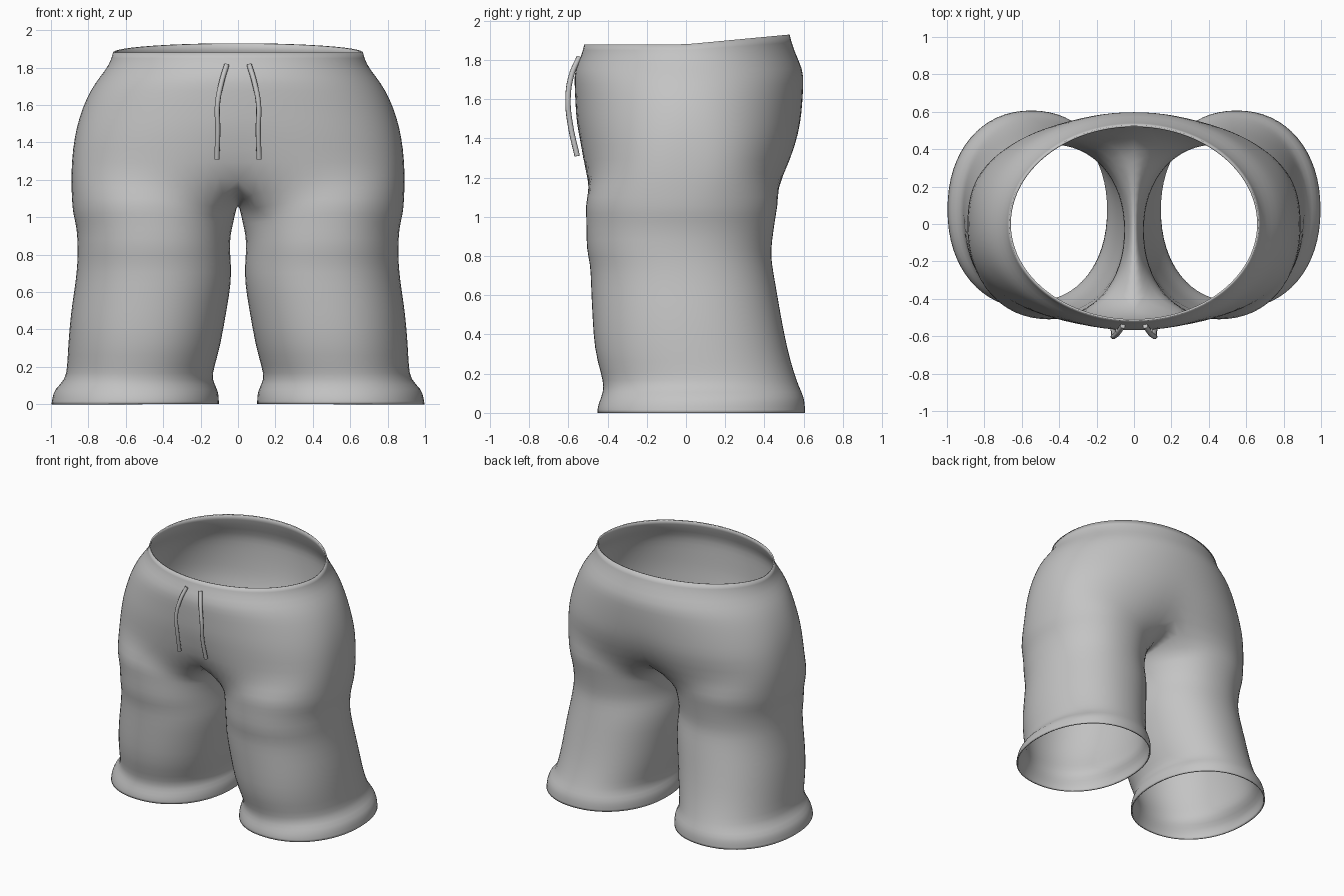
import bpy
import bmesh
from math import sin, cos, pi, exp, copysign

cube = bpy.data.objects.get("Cube")
if cube:
    bpy.data.objects.remove(cube, do_unlink=True)

OUTER = 24   # steps from the front centre around the hip to the back centre
INNER = 8    # extra steps that close each leg under the crotch


def make_material(name, colour):
    mat = bpy.data.materials.new(name)
    mat.use_nodes = True
    mat.diffuse_color = colour
    bsdf = mat.node_tree.nodes["Principled BSDF"]
    bsdf.inputs["Base Color"].default_value = colour
    bsdf.inputs["Roughness"].default_value = 0.8
    return mat


def power(value, n):
    """Signed power used for rounded-box cross-sections."""
    return copysign(abs(value) ** (2 / n), value)


def torso_point(step, z, width, front, back, n, pinch, tilt):
    angle = pi * (step / OUTER - 0.5)
    x = 0.0 if step in (0, OUTER) else width * power(cos(angle), n)
    side = power(sin(angle), n)
    y = side * (back if side > 0 else -front)
    y *= 1 - pinch * exp(-(x / 0.15) ** 2)
    return x, y, z + tilt * max(0, side)


def leg_point(step, z, inside, outside, front, back, drop):
    angle = 2 * pi * step / (OUTER + INNER) - 0.75 * pi
    x = (inside + outside) / 2 + (outside - inside) / 2 * power(cos(angle), 2.15)
    y = (front + back) / 2 + (back - front) / 2 * power(sin(angle), 2.15)
    return x, y, z - drop * max(0, -cos(angle))


def bridge(bm, upper, lower, count):
    for j in range(count):
        k = (j + 1) % len(lower)
        bm.faces.new((lower[j], lower[k], upper[k], upper[j]))


# Torso rows: height, half width, front y, back y, squareness, centre pinch, back rise
torso_rows = [
    (1.88, 0.67, -0.52, 0.53, 2.0, 0, 0.05),
    (1.82, 0.685, -0.535, 0.55, 2.0, 0, 0.03),
    (1.75, 0.74, -0.57, 0.60, 2.05, 0, 0),
    (1.68, 0.79, -0.57, 0.60, 2.1, 0, 0),
    (1.58, 0.835, -0.565, 0.595, 2.15, 0, 0),
    (1.48, 0.865, -0.56, 0.585, 2.25, 0, 0),
    (1.37, 0.885, -0.545, 0.57, 2.4, 0.02, 0),
    (1.22, 0.895, -0.525, 0.515, 2.6, 0.05, 0),
]

# Leg rows: height, inner x, outer x, front y, back y, inner drop
leg_rows = [
    (1.09, 0.015, 0.89, -0.515, 0.475, 0.08),
    (1.02, 0.025, 0.885, -0.512, 0.462, 0.06),
    (0.94, 0.038, 0.862, -0.51, 0.45, 0.03),
    (0.83, 0.042, 0.86, -0.51, 0.435, 0),
    (0.76, 0.036, 0.86, -0.49, 0.44, 0),
    (0.65, 0.033, 0.87, -0.487, 0.46, 0),
    (0.5, 0.06, 0.895, -0.48, 0.485, 0),
    (0.32, 0.09, 0.91, -0.47, 0.52, 0),
    (0.2, 0.125, 0.915, -0.435, 0.555, 0),
    (0.13, 0.14, 0.925, -0.42, 0.58, 0),
    (0.08, 0.105, 0.985, -0.435, 0.605, 0),
    (0.03, 0.10, 0.995, -0.455, 0.61, 0),
    (0.0, 0.10, 1.0, -0.455, 0.61, 0),
]

fabric = make_material("grey fabric", (0.55, 0.55, 0.55, 1))

# Half of the shorts: torso strip, crotch seam, then closed leg rings
bm = bmesh.new()
rings = [[bm.verts.new(torso_point(j, *row)) for j in range(OUTER + 1)]
         for row in torso_rows]
for upper, lower in zip(rings, rings[1:]):
    bridge(bm, upper, lower, OUTER)

seam = rings[-1]
front_y, back_y = seam[0].co.y, seam[-1].co.y
seam_z = seam[0].co.z
for i in range(1, INNER):
    s = i / INNER
    y = back_y + (front_y - back_y) * s
    seam.append(bm.verts.new((0, y, seam_z - 0.14 * sin(pi * s))))

previous = seam
for row in leg_rows:
    ring = [bm.verts.new(leg_point(j, *row)) for j in range(OUTER + INNER)]
    bridge(bm, previous, ring, OUTER + INNER)
    previous = ring

mesh = bpy.data.meshes.new("shorts_body")
bm.to_mesh(mesh)
bm.free()
mesh.materials.append(fabric)
mesh.shade_smooth()
body = bpy.data.objects.new("shorts_body", mesh)
bpy.context.collection.objects.link(body)

# Mirror to the other leg, soften, and give the cloth thickness
mirror = body.modifiers.new("Mirror", 'MIRROR')
mirror.use_clip = True
mirror.merge_threshold = 0.0005
soften = body.modifiers.new("Soften", 'SUBSURF')
soften.levels = soften.render_levels = 1
cloth = body.modifiers.new("Cloth thickness", 'SOLIDIFY')
cloth.thickness = 0.01
cloth.offset = -1


# Drawstrings hanging from the waistband
def drawstring(name, side, path):
    curve = bpy.data.curves.new(name, 'CURVE')
    curve.dimensions = '3D'
    curve.bevel_depth = 0.014
    curve.bevel_resolution = 2
    curve.resolution_u = 6
    curve.use_fill_caps = True
    spline = curve.splines.new('BEZIER')
    spline.bezier_points.add(len(path) - 1)
    for point, (x, y, z) in zip(spline.bezier_points, path):
        point.co = (side * x, y, z)
        point.handle_left_type = point.handle_right_type = 'AUTO'
    curve.materials.append(fabric)
    string = bpy.data.objects.new(name, curve)
    bpy.context.collection.objects.link(string)


string_path = [
    (0.06, -0.545, 1.815), (0.088, -0.585, 1.72), (0.11, -0.602, 1.6),
    (0.108, -0.59, 1.47), (0.113, -0.555, 1.31),
]
drawstring("left_drawstring", 1, string_path)
drawstring("right_drawstring", -1, string_path)
